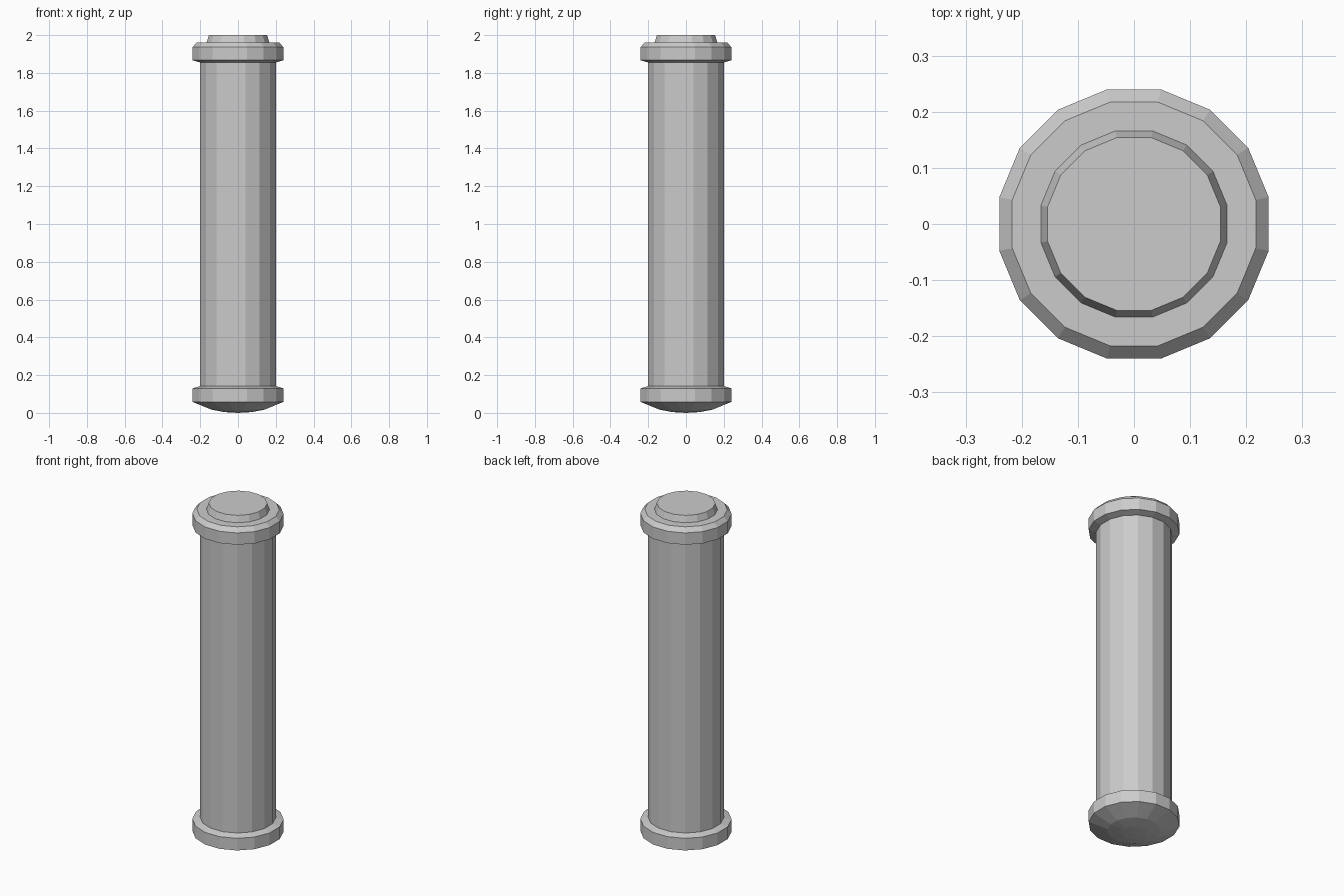
import bpy, bmesh, math

if "Cube" in bpy.data.objects:
    bpy.data.objects.remove(bpy.data.objects["Cube"])

SIDES = 16


def lathe(name, profile):
    """Closed 16-sided turned part from (flat radius, z) points, bottom to top."""
    bm = bmesh.new()
    rings = []
    for flat_r, z in profile:
        if flat_r == 0:
            rings.append([bm.verts.new((0, 0, z))])
            continue
        r = flat_r / math.cos(math.pi / SIDES)
        rings.append([bm.verts.new((r * math.cos((i + 0.5) * math.tau / SIDES),
                                    r * math.sin((i + 0.5) * math.tau / SIDES), z))
                      for i in range(SIDES)])
    for a, b in zip(rings, rings[1:]):
        for i in range(SIDES):
            j = (i + 1) % SIDES
            if len(a) == 1:
                bm.faces.new((a[0], b[j], b[i]))
            else:
                bm.faces.new((a[i], a[j], b[j], b[i]))
    # flat end caps
    if len(rings[0]) > 1:
        bm.faces.new(rings[0][::-1])
    bm.faces.new(rings[-1])
    bmesh.ops.recalc_face_normals(bm, faces=bm.faces)
    mesh = bpy.data.meshes.new(name)
    bm.to_mesh(mesh)
    bm.free()
    obj = bpy.data.objects.new(name, mesh)
    bpy.context.collection.objects.link(obj)
    return obj


# base collar with shallow domed underside
lathe("base_collar", [(0, 0), (0.07, 0.004), (0.14, 0.017), (0.24, 0.058),
                      (0.24, 0.13), (0.2, 0.142)])
# long straight body
lathe("shaft", [(0.2, 0.142), (0.2, 1.855)])
# upper collar with chamfered rim
lathe("top_collar", [(0.2, 1.855), (0.24, 1.867), (0.24, 1.937), (0.217, 1.962)])
# tapered end cap
lathe("end_cap", [(0.166, 1.962), (0.154, 2.0)])
